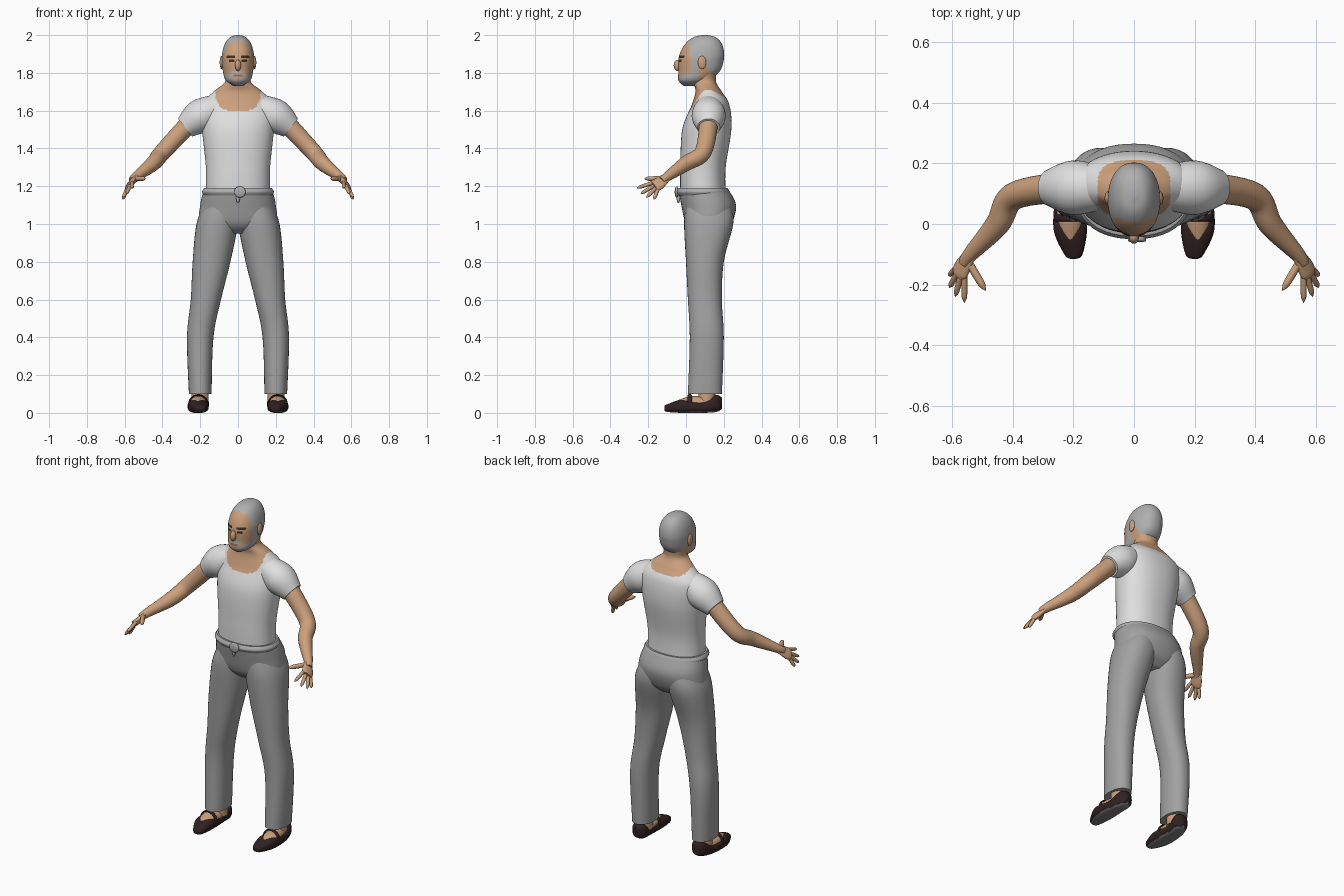
import bpy, bmesh, math
from mathutils import Vector

cube = bpy.data.objects.get("Cube")
if cube:
    bpy.data.objects.remove(cube)

RIGHTWARD = Vector((1, 0, 0))
BACKWARD = Vector((0, 1, 0))
UPWARD = Vector((0, 0, 1))


def material(name, *colour):
    rgb = colour * 3 if len(colour) == 1 else colour
    made = bpy.data.materials.new(name)
    made.use_nodes = True
    made.diffuse_color = (*rgb, 1)
    shader = next(node for node in made.node_tree.nodes if node.type == "BSDF_PRINCIPLED")
    shader.inputs["Base Color"].default_value = (*rgb, 1)
    return made


skin = material("skin", .6, .35, .2)
shirt_white = material("shirt white", .74)
trouser_grey = material("trouser grey", .36)
belt_grey = material("belt grey", .42)
hair_grey = material("hair grey", .43)
shoe_brown = material("shoe dark brown", .03, .015, .015)
sole_grey = material("sole grey", .2)
feature_dark = material("brow dark", .04, .03, .02)
lip_red = material("lip red", .36, .15, .1)


def spline(stations, steps):
    """Smooth interpolation through stations of any width."""
    points = [stations[0], *stations, stations[-1]]
    rows = []
    for before, start, end, after in zip(points, points[1:], points[2:], points[3:]):
        for step in range(steps):
            t = step / steps
            row = []
            for p, q, r, s in zip(before, start, end, after):
                tangent_in, tangent_out = (r - p) / 2, (s - q) / 2
                ease = t * t * (3 - 2 * t)
                row.append(q + (r - q) * ease + tangent_in * t * (1 - t) ** 2
                           - tangent_out * t * t * (1 - t))
            rows.append(row)
    return rows + [list(stations[-1])]


def oval(angle, power):
    """Point on a unit oval; a higher power is squarer."""
    cosine, sine = math.cos(angle), math.sin(angle)
    return (math.copysign(abs(cosine) ** (2 / power), cosine),
            math.copysign(abs(sine) ** (2 / power), sine))


def loft(name, materials, stations, side=RIGHTWARD, axis=None, segments=32, steps=6,
         power=2, rule=None, mirror=False):
    """Skin of oval rings; a station is x, y, z, radius along side, other radius."""
    rows = spline(stations, steps)
    bm = bmesh.new()
    rings = []
    for index, (x, y, z, wide, deep) in enumerate(rows):
        ahead = Vector(rows[min(index + 1, len(rows) - 1)][:3])
        behind = Vector(rows[max(index - 1, 0)][:3])
        along = axis or (ahead - behind).normalized()
        across = (side - along * side.dot(along)).normalized()
        outward = along.cross(across)
        ring = []
        for k in range(segments):
            u, v = oval(math.tau * k / segments, power)
            ring.append(bm.verts.new(Vector((x, y, z)) + across * wide * u + outward * deep * v))
        rings.append(ring)
    for low, high in zip(rings, rings[1:]):
        for k in range(segments):
            following = (k + 1) % segments
            bm.faces.new((low[k], low[following], high[following], high[k]))
    bm.faces.new(rings[0])
    bm.faces.new(rings[-1])
    bmesh.ops.recalc_face_normals(bm, faces=bm.faces)
    if rule:
        for face in bm.faces:
            face.material_index = rule(face.calc_center_median(), face.normal)
    mesh = bpy.data.meshes.new(name)
    bm.to_mesh(mesh)
    bm.free()
    for entry in materials:
        mesh.materials.append(entry)
    part = bpy.data.objects.new(name, mesh)
    bpy.context.collection.objects.link(part)
    bpy.ops.object.select_all(action="DESELECT")
    part.select_set(True)
    bpy.context.view_layer.objects.active = part
    bpy.ops.object.shade_smooth_by_angle(angle=math.radians(50))
    if mirror:
        part.modifiers.new("mirror", "MIRROR").use_mirror_merge = False


def column(name, materials, stations, **options):
    """Upright central loft; a station is y, z, half width, half depth."""
    loft(name, materials, [(0, *station) for station in stations], axis=UPWARD, **options)


def tube(name, materials, stations, flat=1, **options):
    """Paired limb; a station is x, y, z, radius."""
    loft(name, materials, [(*station, station[-1] * flat) for station in stations],
         mirror=True, **options)


def blob(name, materials, centre, radii, **options):
    """Rounded lump built from level rings."""
    x, y, z = centre
    wide, deep, tall = radii
    angles = [math.radians(degrees) for degrees in range(-80, 90, 20)]
    loft(name, materials, [(x, y, z + tall * math.sin(a), wide * math.cos(a), deep * math.cos(a))
                           for a in angles], axis=UPWARD, steps=2, **options)


# Torso: shirt with a scooped neckline, skin above it
def neckline(point, normal):
    depth = .11 if point.y < .1 else .04
    drop = max(1.71 - point.z, 0) / depth
    return 1 if (abs(point.x) / .12) ** 3 + drop ** 3 < 1 else 0


column("torso", [shirt_white, skin], [
    (.09, 1.15, .17, .12), (.09, 1.3, .17, .12), (.11, 1.5, .19, .13), (.13, 1.63, .19, .1),
    (.12, 1.7, .13, .07), (.1, 1.75, .07, .06), (.1, 1.8, .07, .06)],
    segments=96, steps=14, power=2.2, rule=neckline)

# Sleeves and arms
slope = RIGHTWARD + UPWARD
tube("sleeve", [shirt_white], [
    (.1, .12, 1.62, .07), (.2, .12, 1.57, .09), (.28, .12, 1.51, .06)], side=slope)
tube("arm", [skin], [
    (.26, .12, 1.53, .05), (.4, .09, 1.38, .045), (.45, 0, 1.32, .04),
    (.54, -.1, 1.25, .025), (.56, -.13, 1.23, .02)], side=slope)

# Hands: flattened palm, four fingers, thumb
first_knuckle, last_knuckle = Vector((.56, -.17, 1.22)), Vector((.59, -.15, 1.18))
spread = last_knuckle - first_knuckle
tube("palm", [skin], [
    (.54, -.1, 1.25, .025), (.57, -.15, 1.21, .037), (.58, -.17, 1.2, .03)],
    flat=.45, side=spread)


def digit(name, base, tip, radius):
    stations = [(*base.lerp(tip, t), radius * math.sqrt(1.01 - t ** 6))
                for t in (k / 6 for k in range(7))]
    tube(name, [skin], stations, side=spread, segments=12, steps=2)


tips = {"index": (.56, -.26, 1.19), "middle": (.59, -.24, 1.16),
        "ring": (.61, -.21, 1.14), "little": (.61, -.17, 1.13)}
for order, (name, tip) in enumerate(tips.items()):
    digit(name + "_finger", first_knuckle + spread * order / 3, Vector(tip), .01)
digit("thumb", Vector((.55, -.12, 1.24)), Vector((.49, -.22, 1.24)), .013)

# Trousers: hips, legs and belt
column("trouser_hips", [trouser_grey], [
    (.12, .95, .1, .07), (.12, 1, .2, .12), (.12, 1.1, .2, .145), (.09, 1.19, .18, .13)],
    segments=64, power=2.2)
loft("trouser_leg", [trouser_grey], [
    (.2, .1, .1, .06, .09), (.2, .11, .4, .07, .09), (.17, .1, .6, .08, .09),
    (.14, .1, .8, .1, .1), (.11, .12, 1, .11, .13), (.09, .12, 1.1, .09, .12)],
    axis=UPWARD, segments=40, power=2.2, mirror=True)
column("belt", [belt_grey], [
    (.09, 1.15, .18, .13), (.09, 1.17, .19, .14), (.09, 1.19, .18, .13)],
    segments=64, power=2.2)
blob("buckle", [belt_grey], (.01, -.05, 1.17), (.03, .01, .03), power=4)
blob("belt_end", [belt_grey], (0, -.04, 1.14), (.01, .01, .03))


# Head: hair, beard and facial features chosen by position
def near(value, target, reach):
    return abs(value - target) < reach


def head_colour(point, normal):
    x, y, z = abs(point.x), point.y, point.z
    if y < .03:
        brow = near(x, .037, .023) and near(z, 1.885, .006)
        eye = near(x, .034, .014) and near(z, 1.865, .005)
        if brow or eye:
            return 2
        if x < .025 and near(z, 1.785, .005):
            return 3
    moustache = y < 0 and x < .04 and near(z + x / 5, 1.803, .01)
    beard = y < .07 and z < 1.76 + x / 2
    sideburn = near(y, .045, .02) and z < 1.9
    crown = z > 1.97 - x / 3 or (y > .02 and z > 1.89)
    back = (y > .09 and z > 1.83) or (y > .12 and z > 1.77)
    return 1 if moustache or beard or sideburn or crown or back else 0


jaw = [(.02, 1.73, .02, .03), (.04, 1.76, .065, .08), (.07, 1.81, .08, .11)]
skull = []
for step in range(6):
    lift, shrink = math.sin(step * .3), math.cos(step * .3) ** .8
    skull.append((.08 + .02 * lift, 1.87 + .13 * lift, .086 * shrink, .12 * shrink))
column("head", [skin, hair_grey, feature_dark, lip_red], jaw + skull,
       segments=128, steps=9, power=2.2, rule=head_colour)
blob("nose", [skin], (0, -.045, 1.84), (.016, .02, .03))
blob("ear", [skin], (.087, .085, 1.855), (.01, .022, .035), mirror=True)

# Feet and strapped shoes
tube("ankle", [skin], [(.2, .11, .05, .045), (.2, .11, .16, .045)])
tube("foot", [skin], [(.2, .15, .05, .035), (.21, .03, .05, .045), (.21, -.06, .035, .03)],
     flat=.85, axis=-BACKWARD)
loft("shoe", [shoe_brown, sole_grey], [
    (.2, .19, .05, .02, .03), (.2, .16, .05, .045, .045), (.21, .09, .03, .05, .03),
    (.21, -.02, .035, .055, .035), (.2, -.1, .025, .03, .02), (.2, -.115, .025, .01, .01)],
    axis=-BACKWARD, segments=40, power=2.7, mirror=True,
    rule=lambda point, normal: 1 if normal.z < -.8 else 0)
arch = [oval(math.pi * k / 8, 2) for k in range(9)]
tube("shoe_strap", [shoe_brown], [(.21 + .05 * u, .02, .045 + .05 * v, .011) for u, v in arch],
     flat=.4, side=BACKWARD, segments=12, steps=3)
